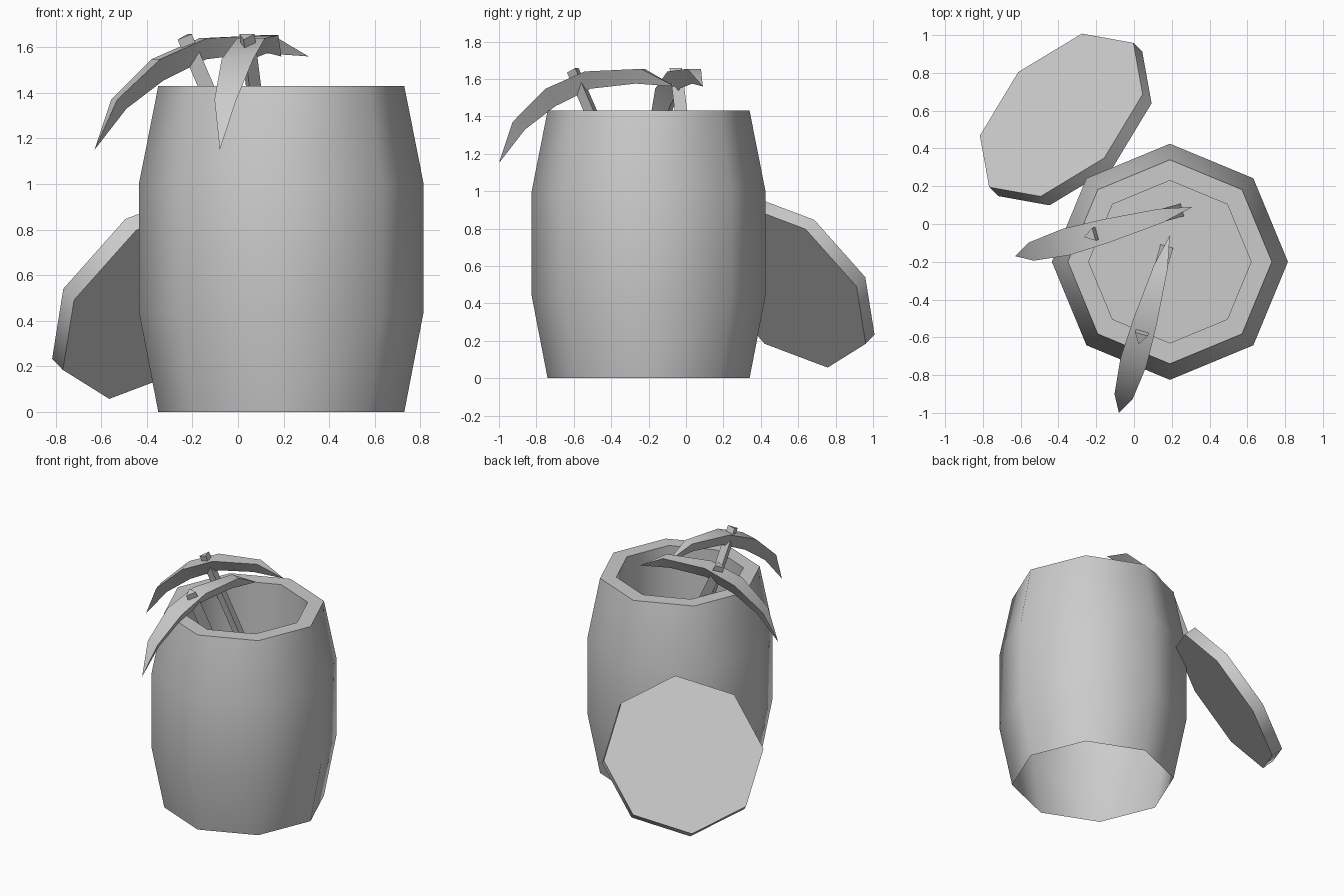
import bpy, bmesh, math
from mathutils import Vector, Matrix

if "Cube" in bpy.data.objects:
    bpy.data.objects.remove(bpy.data.objects["Cube"])


def finish(bm, name, angle=60):
    bmesh.ops.recalc_face_normals(bm, faces=bm.faces)
    mesh = bpy.data.meshes.new(name)
    bm.to_mesh(mesh)
    bm.free()
    ob = bpy.data.objects.new(name, mesh)
    bpy.context.collection.objects.link(ob)
    bpy.ops.object.select_all(action='DESELECT')
    ob.select_set(True)
    bpy.context.view_layer.objects.active = ob
    bpy.ops.object.shade_smooth_by_angle(angle=math.radians(angle))
    return ob


def bridge(bm, a, b):
    n = len(a)
    for i in range(n):
        j = (i + 1) % n
        bm.faces.new((a[i], a[j], b[j], b[i]))


# Octagonal barrel: open underneath, raised floor inside
bm = bmesh.new()
profile = [(.54, 0), (.625, .44), (.625, 1.0), (.54, 1.43), (.43, 1.43), (.43, .57)]
rings = []
for r, z in profile:
    rings.append([bm.verts.new((.19 + r * math.cos(i * math.pi / 4),
                                -.20 + r * math.sin(i * math.pi / 4), z))
                  for i in range(8)])
for a, b in zip(rings, rings[1:]):
    bridge(bm, a, b)
bm.faces.new(rings[-1])
finish(bm, "barrel")

# Lid leaning against the back left of the barrel
n = Vector((-.568, .568, .596)).normalized()
u = Vector((1, 1, 0)).normalized()
thick = .083
centre = Vector((-.385, .577, .54)) - n * thick / 2
rot = Matrix((u, n.cross(u), n)).transposed().to_4x4()
bm = bmesh.new()
bmesh.ops.create_cone(bm, cap_ends=True, segments=8, radius1=.54, radius2=.54, depth=thick)
# put a corner of the octagon on the horizontal axis
v = max(bm.verts, key=lambda p: p.co.x)
turn = Matrix.Rotation(-math.atan2(v.co.y, v.co.x), 4, 'Z')
bm.transform(Matrix.Translation(centre) @ rot @ turn)
finish(bm, "lid")


# Pickaxes: leaf-shaped flat top with a keel below, on a three-sided handle
def pickaxe(name, tip, end):
    tip, end = Vector((*tip, 0)), Vector((*end, 0))
    d = (end - tip).normalized()
    side = Vector((-d.y, d.x, 0))
    length = (end - tip).length

    def at(s, z, w=0):
        return tip + d * s + side * w + Vector((0, 0, z))

    # rows: distance, top height, half width, keel distance, keel height
    rows = [(.09, 1.37, .05, .145, 1.33), (.28, 1.548, .072, .315, 1.455),
            (.495, 1.64, .064, .51, 1.548), (.80, 1.654, .038, .76, 1.575)]
    bm = bmesh.new()
    first = bm.verts.new(at(0, 1.15))
    last = bm.verts.new(at(length, 1.56))
    tris = [[bm.verts.new(at(s, z, w)), bm.verts.new(at(s, z, -w)), bm.verts.new(at(ks, kz))]
            for s, z, w, ks, kz in rows]
    for a, b in zip(tris, tris[1:]):
        bridge(bm, a, b)
    for point, t in ((first, tris[0]), (last, tris[-1])):
        for i in range(3):
            bm.faces.new((point, t[i], t[(i + 1) % 3]))
    finish(bm, name + "_head", 50)

    top, foot = at(.415, 1.65), at(.90, .57)
    axis = (top - foot).normalized()
    out = axis.cross(side)
    if out.dot(d) > 0:
        out = -out
    bm = bmesh.new()
    ends = []
    for c in (foot, top):
        ends.append([bm.verts.new(c + .04 * (out * math.cos(k * math.tau / 3)
                                             + side * math.sin(k * math.tau / 3)))
                     for k in range(3)])
    bridge(bm, *ends)
    for e in ends:
        bm.faces.new(e)
    finish(bm, name + "_handle", 60)


pickaxe("left_pickaxe", (-.63, -.17), (.31, .09))
pickaxe("front_pickaxe", (-.08, -1.0), (.19, -.06))
